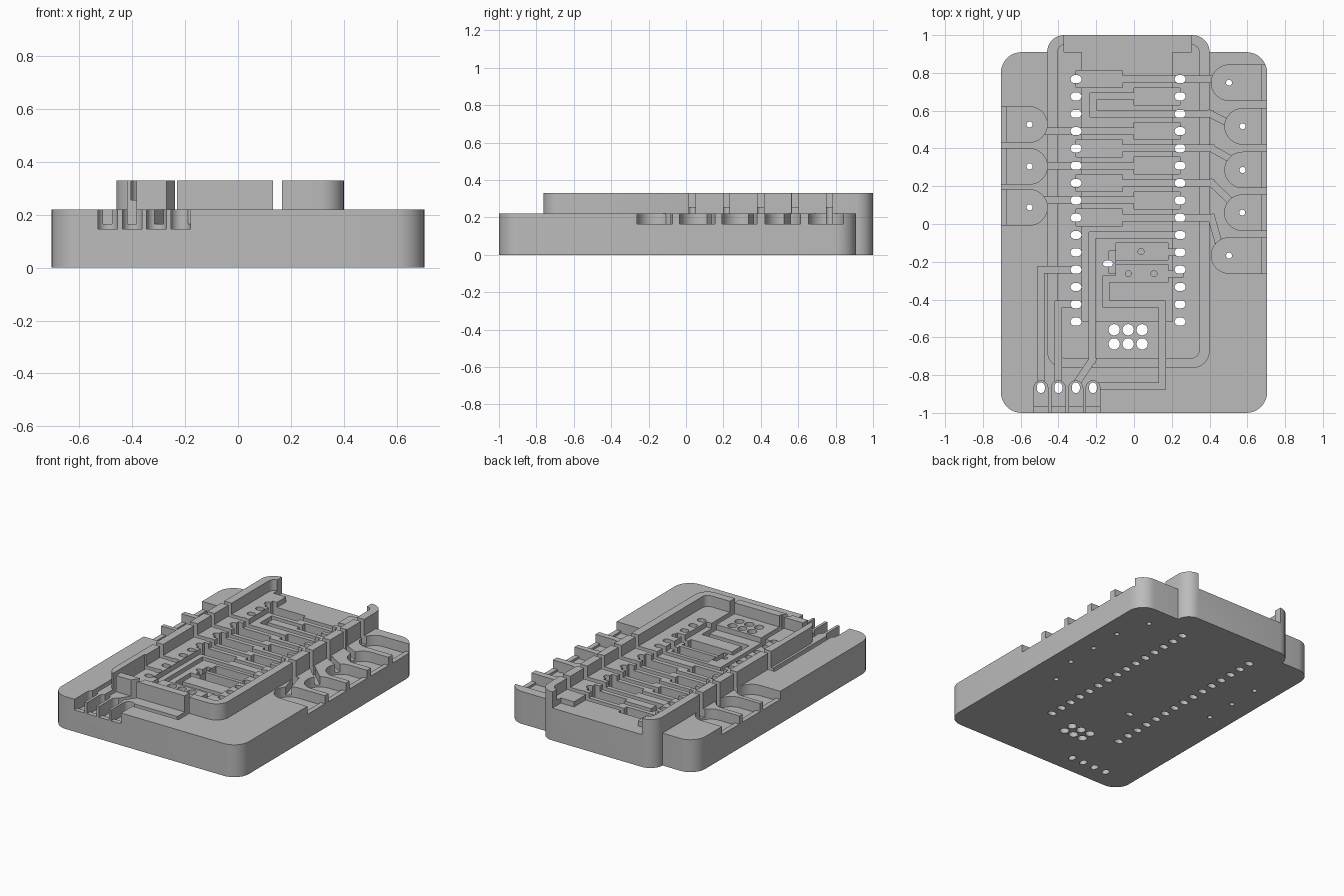
import bpy, bmesh, math
from mathutils import Vector

cube = bpy.data.objects.get("Cube")
if cube:
    bpy.data.objects.remove(cube, do_unlink=True)

grey = bpy.data.materials.new("plain grey")
grey.use_nodes = True
grey.diffuse_color = (0.5, 0.5, 0.5, 1)
grey.node_tree.nodes["Principled BSDF"].inputs["Base Color"].default_value = (0.5, 0.5, 0.5, 1)

# Heights of the stepped surfaces
BASE, WALL, SHELF, RECESS, GROOVE = 0.22, 0.33, 0.255, 0.22, 0.165
PITCH = 0.0917
rows = [0.767 - PITCH * i for i in range(15)]
LX, RX = -0.307, 0.244          # the two columns of pin holes


# Outline helpers
def rect(x0, x1, y0, y1):
    return [(x0, y0), (x1, y0), (x1, y1), (x0, y1)]


def rounded(x0, x1, y0, y1, r, n=8):
    pts = []
    for cx, cy, a0 in ((x1 - r, y1 - r, 0), (x0 + r, y1 - r, 90),
                       (x0 + r, y0 + r, 180), (x1 - r, y0 + r, 270)):
        for i in range(n + 1):
            a = math.radians(a0 + 90 * i / n)
            pts.append((cx + r * math.cos(a), cy + r * math.sin(a)))
    return pts


def pill(cx, cy, r, dx=0.0, dy=0.0, n=8):
    """Circle stretched by dx along x or dy along y."""
    if not dx and not dy:
        return [(cx + r * math.cos(math.pi * i / n), cy + r * math.sin(math.pi * i / n))
                for i in range(2 * n)]
    pts = []
    for i in range(2 * n + 2):
        k = i if i <= n else i - 1
        a = math.pi * k / n + (-math.pi / 2 if dx else 0)
        s = 1 if i <= n else -1
        pts.append((cx + s * dx + r * math.cos(a), cy + s * dy + r * math.sin(a)))
    return pts


def prism(name, outlines, z0, z1):
    bm = bmesh.new()
    for pts in outlines:
        low = [bm.verts.new((x, y, z0)) for x, y in pts]
        high = [bm.verts.new((x, y, z1)) for x, y in pts]
        bm.faces.new(low[::-1])
        bm.faces.new(high)
        for i in range(len(pts)):
            j = (i + 1) % len(pts)
            bm.faces.new((low[i], low[j], high[j], high[i]))
    bmesh.ops.recalc_face_normals(bm, faces=bm.faces)
    me = bpy.data.meshes.new(name)
    bm.to_mesh(me)
    bm.free()
    ob = bpy.data.objects.new(name, me)
    bpy.context.collection.objects.link(ob)
    me.materials.append(grey)
    return ob


def combine(other, operation):
    mod = board.modifiers.new("shape", 'BOOLEAN')
    mod.operation, mod.solver, mod.object = operation, 'MANIFOLD', other
    bpy.context.view_layer.objects.active = board
    bpy.ops.object.modifier_apply(modifier=mod.name)
    bpy.data.objects.remove(other, do_unlink=True)


def cut(outlines, z0, z1=0.5):
    combine(prism("cutter", outlines, z0, z1), 'DIFFERENCE')


def groove(points, w=0.034, z=GROOVE):
    """Wire channel along a path, with square corners."""
    for a, b in zip(points, points[1:]):
        a, b = Vector(a), Vector(b)
        d = (b - a).normalized() * w / 2
        s = Vector((-d.y, d.x))
        cut([[tuple(p) for p in (a - d - s, b + d - s, b + d + s, a - d + s)]], z)


# Base plate and raised tray
board = prism("circuit_tray", [rounded(-0.705, 0.705, -1, 0.91, 0.11)], 0, BASE)
combine(prism("tray", [rounded(-0.46, 0.40, -0.763, 1.0, 0.09)], 0, WALL), 'UNION')

# Tray cavity, then the deeper module recess that opens at the back
cut([rounded(-0.405, 0.345, -0.71, 0.95, 0.04, 4)], SHELF)
cut([rect(-0.37, 0.305, 0.91, 1.1)], RECESS)
cut([rect(-0.275, 0.205, -0.515, 0.92)], RECESS)

# Side pads: round-ended pockets with a slightly higher lip at the rim
left_pads = [(-0.553, y) for y in (0.527, 0.305, 0.088)]
right_pads = [(0.503, 0.748), (0.575, 0.517), (0.575, 0.286), (0.573, 0.06), (0.503, -0.167)]
R = 0.094
for side, pads in ((-1, left_pads), (1, right_pads)):
    for reach, z in ((0.8, GROOVE), (0.672, 0.15)):
        outlines = []
        for x, y in pads:
            arc = [(x - side * R * math.sin(math.pi * i / 16), y + R * math.cos(math.pi * i / 16))
                   for i in range(17)]
            outlines.append(arc + [(side * reach, y - R), (side * reach, y + R)])
        # pockets stay below the tray wall
        cut(outlines, z, BASE + 0.0005)

# Front pads
front_x = [-0.493, -0.40, -0.308, -0.217]
for y0, z in ((-1.1, 0.147), (-0.967, 0.135)):
    cut([[(x + 0.037 * math.cos(math.pi * i / 8), -0.867 + 0.037 * math.sin(math.pi * i / 8))
          for i in range(9)] + [(x - 0.037, y0), (x + 0.037, y0)] for x in front_x], z)

# Component pockets with a wire channel to the left pads
for x, y in left_pads:
    row = min(rows, key=lambda r: abs(r - y - (0.035 if y < 0.2 else 0)))
    cut([rect(0.0, RX, row - 0.045, row + 0.045)], GROOVE)
    groove([(-0.50, row), (0.02, row)])

# Component pockets with a wire channel to the right pads
for i, k in ((0, 0), (2, 4), (3, 6), (4, 8)):
    row = rows[k]
    cut([rect(LX, -0.06, row - 0.045, row + 0.045)], GROOVE)
    x, y = right_pads[i]
    groove([(-0.08, row), (0.41, row), (x - 0.05, y + (0.05 if i else 0.015))])
cut([rect(0.0, RX, rows[1] - 0.045, rows[1] + 0.045)], GROOVE)
groove([(0.02, rows[1]), (-0.215, rows[1]), (-0.215, rows[2]), (0.40, rows[2]), (0.51, 0.53)])

# Regulator pockets and the channels around them
cut([rect(-0.095, 0.18, -0.19, -0.10), rect(-0.095, 0.18, -0.31, -0.215)], GROOVE)
groove([(-0.115, -0.16), (-0.115, -0.245)])
for y in (-0.15, -0.263):
    groove([(0.16, y), (RX, y)])
groove([(RX, rows[9]), (-0.222, rows[9]), (-0.222, -0.72), (-0.308, -0.85)])
groove([(-0.08, -0.29), (-0.148, -0.29), (-0.148, -0.425), (0.15, -0.425),
        (0.15, -0.86), (-0.20, -0.86)])
groove([(LX, rows[11]), (-0.493, rows[11]), (-0.493, -0.85)])
groove([(LX, rows[13]), (-0.40, rows[13]), (-0.40, -0.85)])

# Shallow pits under the regulator
cut([pill(x, y, 0.016) for x, y in ((0.037, -0.146), (-0.03, -0.263), (0.106, -0.263))], 0.06)

# Through holes: pin columns, header block, pads
holes = [pill(x, y, 0.021, dx=0.008) for x in (LX, RX) for y in rows]
holes += [pill(x, y, 0.03) for x in (-0.105, -0.031, 0.043) for y in (-0.56, -0.635)]
holes += [pill(x, -0.867, 0.021, dy=0.007) for x in front_x]
holes += [pill(x, y, 0.016) for x, y in left_pads + right_pads]
holes += [pill(-0.138, -0.21, 0.016, dx=0.01)]
cut(holes, -0.1)

# Smooth the rounded corners, keep the edges crisp
bpy.ops.object.select_all(action='DESELECT')
board.select_set(True)
bpy.context.view_layer.objects.active = board
bpy.ops.object.shade_smooth_by_angle(angle=math.radians(30))
